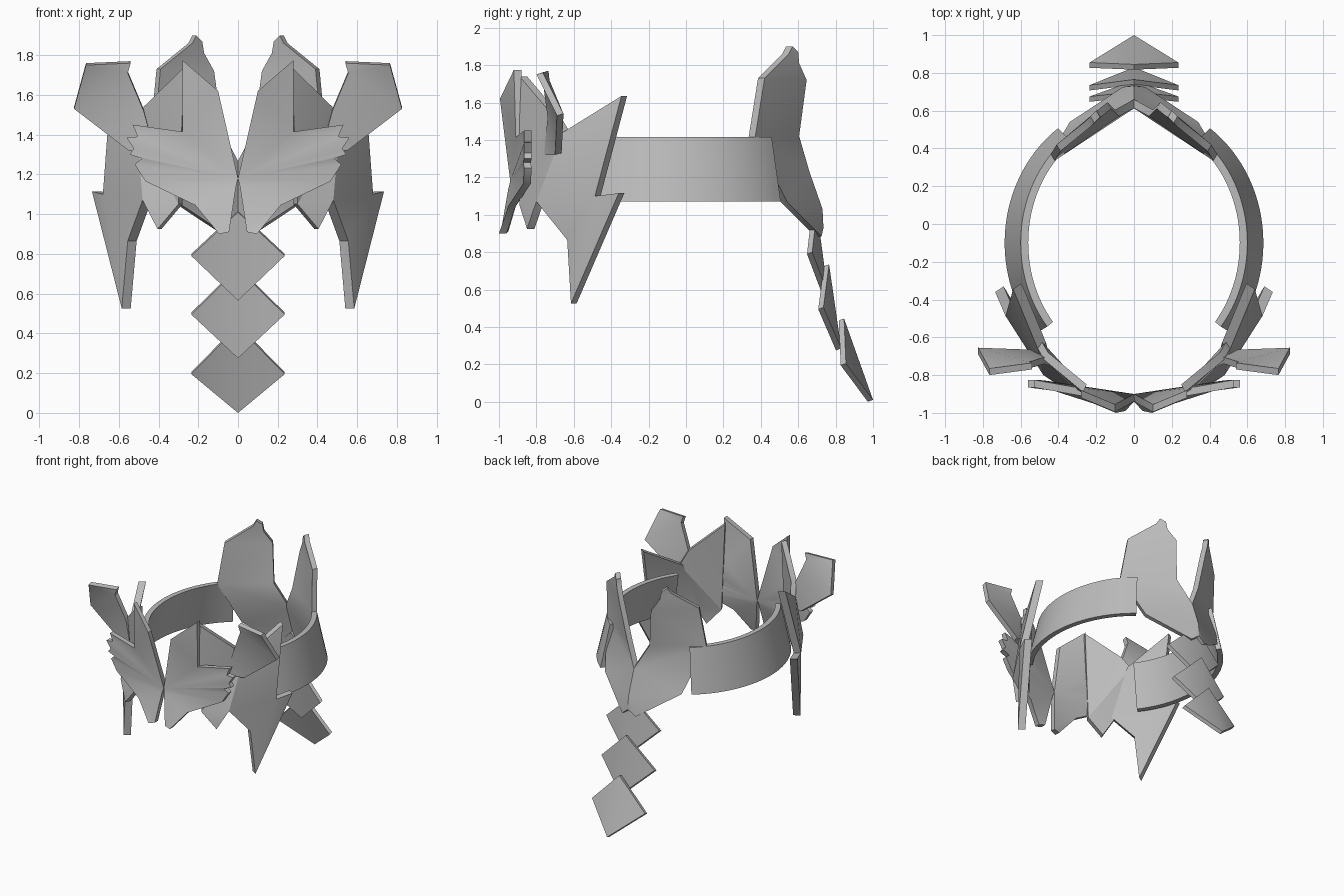
import bpy
import bmesh
from math import sin, cos, radians
from mathutils import Vector
from mathutils.geometry import tessellate_polygon

cube = bpy.data.objects.get("Cube")
if cube:
    bpy.data.objects.remove(cube, do_unlink=True)

# Single grey material
grey = bpy.data.materials.new("plain grey")
grey.use_nodes = True
colour = (0.5, 0.5, 0.5, 1)
grey.diffuse_color = colour
grey.node_tree.nodes["Principled BSDF"].inputs["Base Color"].default_value = colour


def finish(name, bm):
    """Turn a bmesh into a softly shaded object that keeps its hard edges."""
    bmesh.ops.recalc_face_normals(bm, faces=bm.faces[:])
    mesh = bpy.data.meshes.new(name)
    bm.to_mesh(mesh)
    bm.free()
    mesh.materials.append(grey)
    mesh.shade_smooth()
    mesh.set_sharp_from_angle(angle=radians(35))
    obj = bpy.data.objects.new(name, mesh)
    bpy.context.collection.objects.link(obj)
    return obj


def plate(name, outline, inward, flat_axis="y", faces=None):
    """Build a thick plate from its outer outline and an inward offset."""
    outer = [Vector(p) for p in outline]
    if faces is None:
        if flat_axis == "y":
            flat = [Vector((p.x, p.z, 0)) for p in outer]
        else:
            flat = [Vector((p.y, p.z, 0)) for p in outer]
        faces = tessellate_polygon([flat])
    bm = bmesh.new()
    front = [bm.verts.new(p) for p in outer]
    back = [bm.verts.new(p + Vector(inward)) for p in outer]
    for face in faces:
        bm.faces.new([front[i] for i in face])
        bm.faces.new([back[i] for i in reversed(face)])
    count = len(outer)
    for i in range(count):
        j = (i + 1) % count
        bm.faces.new((front[i], front[j], back[j], back[i]))
    return finish(name, bm)


def plate_pair(name, outline, inward, flat_axis="y"):
    """Build the same plate on both sides of the model."""
    for label, side in (("left", 1), ("right", -1)):
        mirrored = [(side * x, y, z) for x, y, z in outline]
        offset = (side * inward[0], inward[1], inward[2])
        plate(label + "_" + name, mirrored, offset, flat_axis)


def band(name, side, start=-40, end=54, steps=28):
    """Sweep a flared strip along one side of the oval."""
    # Section corners: x radius, y radius, height
    section = [(.60, .69, 1.415), (.685, .75, 1.07), (.645, .71, 1.07), (.56, .65, 1.415)]
    bm = bmesh.new()
    rings = []
    for i in range(steps + 1):
        t = radians(start + (end - start) * i / steps)
        rings.append([bm.verts.new((side * rx * cos(t), ry * sin(t) - .1, z))
                      for rx, ry, z in section])
    for a, b in zip(rings, rings[1:]):
        for i in range(4):
            j = (i + 1) % 4
            bm.faces.new((a[i], a[j], b[j], b[i]))
    bm.faces.new(rings[0])
    bm.faces.new(rings[-1])
    finish(name, bm)


# Side bands of the oval
band("left_band", 1)
band("right_band", -1)

# Rear plates, rising to a peak and meeting on the centre line
plate_pair("rear_plate", [
    (.44, .37, 1.415), (.41, .42, 1.73), (.25, .55, 1.86), (.23, .57, 1.9),
    (.20, .60, 1.87), (.19, .605, 1.81), (.14, .645, 1.72), (.10, .605, 1.42),
    (0, .66, 1.23), (0, .73, 1.03), (0, .735, .93), (.06, .725, .885),
    (.34, .54, 1.07),
], (-.02, -.035, 0))

# Front wings with a feathered outer edge
plate_pair("front_wing", [
    (0, -.94, 1.18), (.10, -.995, 1.62), (.28, -.92, 1.775), (.28, -.91, 1.415),
    (.53, -.865, 1.45), (.505, -.865, 1.39), (.56, -.865, 1.385),
    (.525, -.865, 1.33), (.545, -.865, 1.30), (.485, -.87, 1.28),
    (.52, -.865, 1.25), (.465, -.87, 1.165), (.215, -.95, 1.045),
    (.095, -1, .9), (.045, -.99, .91), (.01, -.95, 1.14),
], (0, .04, 0))

# Cheek plates behind the wings
plate_pair("cheek_plate", [
    (.27, -.89, 1.74), (.475, -.72, 1.54), (.51, -.66, 1.44),
    (.48, -.80, 1.07), (.405, -.85, .925), (.30, -.89, 1.05),
], (-.02, .04, 0))

# Side plates with a rear barb and a long lower spike
plate_pair("side_plate", [
    (.64, -.345, 1.635), (.68, -.487, 1.10), (.735, -.36, 1.115),
    (.585, -.615, .525), (.555, -.635, .865), (.48, -.80, 1.07),
    (.51, -.66, 1.44),
], (-.045, .03, 0), "x")

# Horns spreading outward
plate_pair("horn", [
    (.825, -.69, 1.53), (.765, -.80, 1.75), (.54, -.77, 1.76),
    (.555, -.765, 1.71), (.475, -.74, 1.52), (.42, -.76, 1.32),
    (.55, -.70, 1.32),
], (0, .035, .01))

# Hanging tail: folded diamonds, each given as top, corner and bottom (y, z)
tail = {
    "upper": ((.70, 1.02), (.675, .80), (.76, .575)),
    "middle": ((.765, .735), (.735, .505), (.83, .285)),
    "lower": ((.845, .445), (.855, .205), (1, .01)),
}
for label, (top, corner, bottom) in tail.items():
    plate(label + "_tail_diamond",
          [(0, *top), (.235, *corner), (0, *bottom), (-.235, *corner)],
          (0, -.028, -.01), faces=[(0, 1, 2), (0, 2, 3)])
